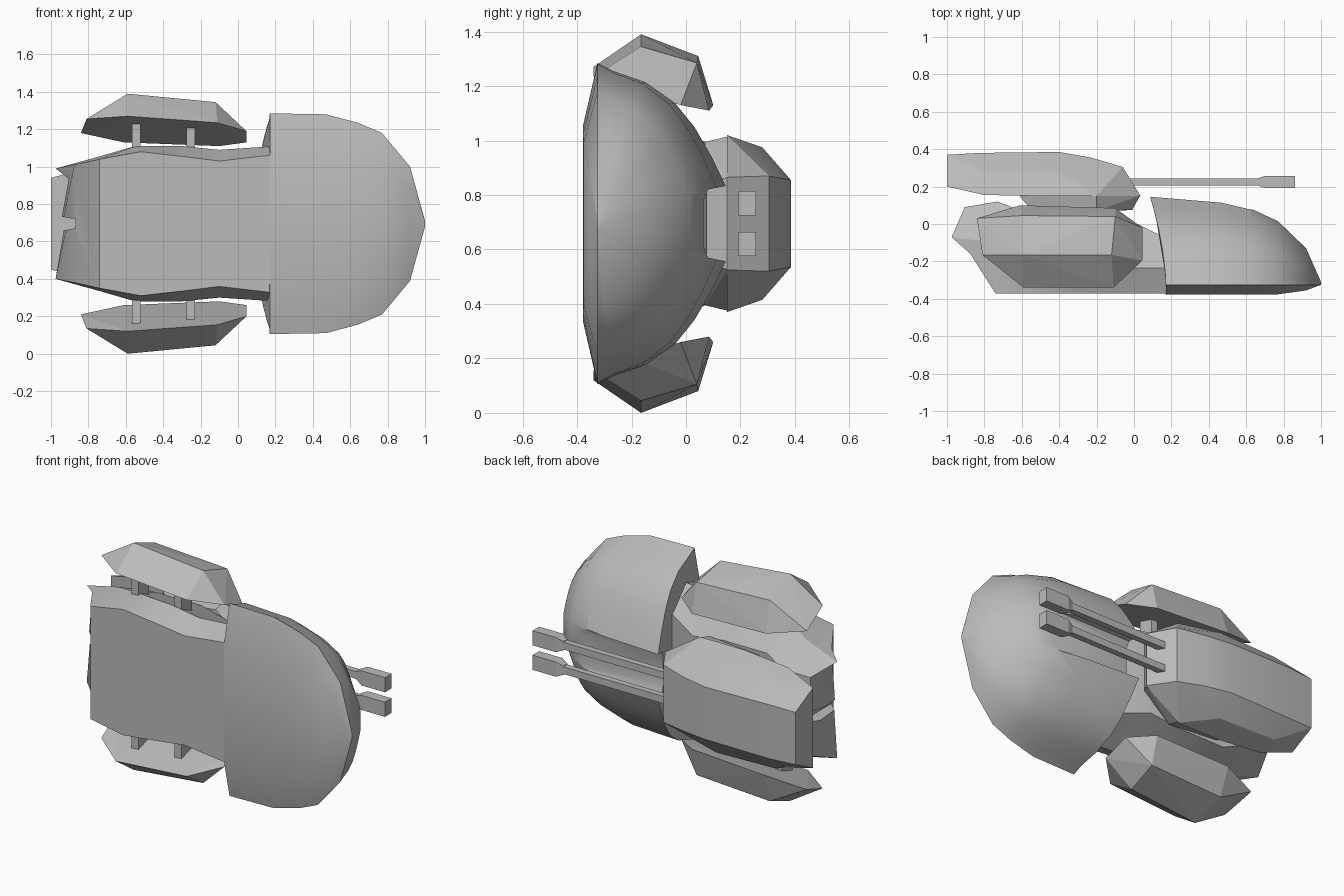
import bpy, bmesh, math
from mathutils import Vector

MID = 0.695  # height of the mirror plane

cube = bpy.data.objects.get("Cube")
if cube:
    bpy.data.objects.remove(cube, do_unlink=True)

grey = bpy.data.materials.new("plain grey")
grey.use_nodes = True
grey.diffuse_color = (0.5, 0.5, 0.5, 1)
grey.node_tree.nodes["Principled BSDF"].inputs["Base Color"].default_value = (0.5, 0.5, 0.5, 1)


def finish(name, bm):
    bmesh.ops.recalc_face_normals(bm, faces=bm.faces)
    mesh = bpy.data.meshes.new(name)
    bm.to_mesh(mesh)
    bm.free()
    mesh.materials.append(grey)
    obj = bpy.data.objects.new(name, mesh)
    bpy.context.collection.objects.link(obj)
    return obj


def activate(obj):
    bpy.ops.object.select_all(action='DESELECT')
    obj.select_set(True)
    bpy.context.view_layer.objects.active = obj


def smooth(obj, angle):
    activate(obj)
    bpy.ops.object.shade_smooth_by_angle(angle=math.radians(angle))


def hull(name, points):
    """Convex block around points given as x, y, sideways offset."""
    bm = bmesh.new()
    for x, y, w in points:
        bm.verts.new((x, y, MID + w))
    res = bmesh.ops.convex_hull(bm, input=bm.verts)
    loose = [v for v in res["geom_interior"] if isinstance(v, bmesh.types.BMVert)]
    bmesh.ops.delete(bm, geom=loose, context='VERTS')
    bmesh.ops.dissolve_limit(bm, angle_limit=0.02, verts=bm.verts, edges=bm.edges)
    return finish(name, bm)


def mirrored(points):
    return points + [(x, y, -w) for x, y, w in points]


def box(name, x, y, w):
    return hull(name, [(a, b, c) for a in x for b in y for c in w])


def loft(name, halves):
    """Skin through half rings that are mirrored sideways."""
    bm = bmesh.new()
    rings = []
    for half in halves:
        ring = half + [(x, y, -w) for x, y, w in reversed(half)]
        rings.append([bm.verts.new((x, y, MID + w)) for x, y, w in ring])
    for a, b in zip(rings, rings[1:]):
        for i in range(len(a)):
            j = (i + 1) % len(a)
            bm.faces.new((a[i], a[j], b[j], b[i]))
    bm.faces.new(rings[0])
    bm.faces.new(rings[-1])
    return finish(name, bm)


def cut(obj, cutter):
    mod = obj.modifiers.new("cut", 'BOOLEAN')
    mod.operation = 'DIFFERENCE'
    mod.solver = 'EXACT'
    mod.object = cutter
    activate(obj)
    bpy.ops.object.modifier_apply(modifier=mod.name)
    bpy.data.objects.remove(cutter, do_unlink=True)


# Rounded nose: one cross-section scaled along the length
section = [(0, 0.61), (0.12, 0.95), (0.37, 0.88), (0.6, 0.75),
           (0.75, 0.6), (0.88, 0.42), (1, 0.22)]
RIM = -0.325
nose_rings = []
for x, width, top, bottom in [(0.17, 0.59, 0.15, -0.378), (0.47, 0.585, 0.115, -0.378),
                              (0.64, 0.54, 0.075, -0.378), (0.77, 0.485, 0.015, -0.376),
                              (0.92, 0.305, -0.13, -0.355), (1.0, 0.015, -0.31, -0.325)]:
    ring = [(x, bottom, width * 0.61), (x, min(RIM, (top + bottom) / 2), width)]
    for t, k in section[1:]:
        lean = 0.085 * t ** 1.7 if not nose_rings else 0
        ring.append((x - lean, RIM + t * (top - RIM), width * k))
    nose_rings.append(ring)
nose = loft("nose_hull", nose_rings)
cut(nose, hull("groove_cutter", mirrored(
    [(x, y, w) for x in (-0.1, 0.9) for y, w in ((0.065, 0.085), (0.08, 0.125), (0.25, 0.16))])))
smooth(nose, 32)

# Main body with a sloped, notched tail
body = loft("body_hull", [
    [(-0.875, -0.16, 0.315), (-0.975, -0.07, 0.295), (-0.905, 0.09, 0.24)],
    [(-0.74, -0.372, 0.345), (-0.74, -0.1, 0.36), (-0.73, 0.12, 0.26)],
    [(-0.52, -0.372, 0.385), (-0.55, -0.2, 0.415), (-0.6, 0.07, 0.3)],
    [(-0.3, -0.372, 0.36), (-0.3, -0.22, 0.415), (-0.3, 0.07, 0.3)],
    [(-0.1, -0.372, 0.335), (-0.1, -0.235, 0.395), (-0.08, 0.05, 0.26)],
    [(0.2, -0.372, 0.37), (0.2, -0.235, 0.415), (0.16, -0.07, 0.3)]])
cut(body, hull("notch_cutter", mirrored(
    [(x, y, w) for y in (-0.5, 0.3) for x, w in ((-1.1, 0.065), (-0.87, 0.025))])))
smooth(body, 25)

# Turret and its base
turret = hull("turret", mirrored([
    (-1, 0.37, 0.16), (-1, 0.2, 0.245), (-0.83, 0.38, 0.165), (-0.4, 0.385, 0.16),
    (-0.8, 0.28, 0.27), (-0.8, 0.155, 0.3), (-0.4, 0.28, 0.28), (-0.5, 0.15, 0.325),
    (-0.2, 0.15, 0.325), (-0.23, 0.355, 0.165), (-0.06, 0.305, 0.175), (0.035, 0.15, 0.17)]))
smooth(turret, 20)
hull("turret_base", mirrored([
    (-0.62, 0.16, 0.29), (-0.2, 0.155, 0.32), (0.033, 0.152, 0.168),
    (-0.53, 0.05, 0.27), (-0.2, 0.07, 0.3), (-0.01, 0.075, 0.15)]))

for side, label in ((1, "upper"), (-1, "lower")):
    # Twin guns: thin barrel, flared muzzle
    c = side * 0.075
    box(label + "_barrel", (-0.08, 0.69), (0.206, 0.244), (c - 0.022, c + 0.022))
    hull(label + "_muzzle", [(x, 0.225 + sy * r, c + sw * r * 1.4)
                             for x, r in ((0.66, 0.019), (0.7, 0.032), (0.86, 0.032))
                             for sy in (-1, 1) for sw in (-1, 1)])

    # Faceted side pod
    hull(label + "_pod", [(x, y, side * (z - MID)) for x, y, z in (
        (-0.81, -0.165, 1.255), (-0.84, 0.03, 1.18),
        (-0.59, -0.34, 1.27), (-0.59, -0.165, 1.39), (-0.6, 0.045, 1.31), (-0.61, 0.1, 1.13),
        (-0.11, -0.34, 1.235), (-0.12, -0.165, 1.345), (-0.1, 0.04, 1.285), (-0.1, 0.085, 1.11),
        (0.045, -0.195, 1.19), (0.045, -0.02, 1.13))])

    # Struts holding the pod
    for i, x in enumerate((-0.543, -0.252)):
        box(f"{label}_strut_{i + 1}", (x - 0.023, x + 0.023), (-0.22, -0.12),
            (side * 0.36, side * 0.56))
